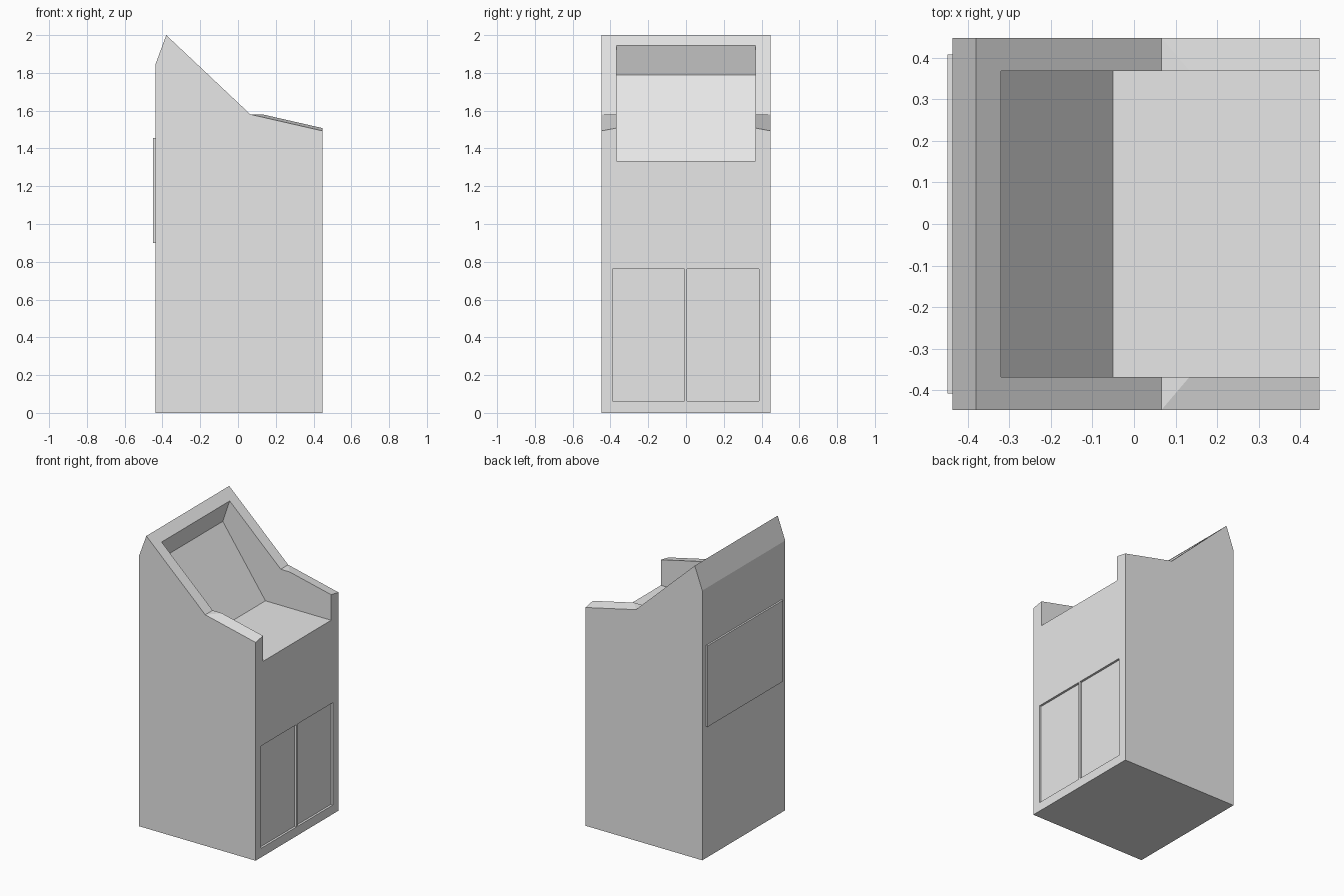
import bpy, bmesh, math

if "Cube" in bpy.data.objects:
    bpy.data.objects.remove(bpy.data.objects["Cube"])

grey = bpy.data.materials.new("plain_grey")
grey.diffuse_color = (0.8, 0.8, 0.8, 1)
grey.use_nodes = True
grey.node_tree.nodes["Principled BSDF"].inputs["Base Color"].default_value = grey.diffuse_color


def loft(name, sections):
    """Solid through matching (x, z) outlines placed at given y positions."""
    bm = bmesh.new()
    rings = [[bm.verts.new((x, y, z)) for x, z in pts] for y, pts in sections]
    n = len(rings[0])
    bm.faces.new(rings[0])
    bm.faces.new(rings[-1][::-1])
    for a, b in zip(rings, rings[1:]):
        for i in range(n):
            j = (i + 1) % n
            bm.faces.new((a[i], b[i], b[j], a[j]))
    # merge flat neighbours so only real edges remain
    bmesh.ops.dissolve_limit(bm, angle_limit=math.radians(0.1),
                             verts=bm.verts[:], edges=bm.edges[:])
    bmesh.ops.recalc_face_normals(bm, faces=bm.faces[:])
    bmesh.ops.triangulate(bm, faces=[f for f in bm.faces if len(f.verts) == 4])
    mesh = bpy.data.meshes.new(name)
    bm.to_mesh(mesh)
    bm.free()
    mesh.materials.append(grey)
    obj = bpy.data.objects.new(name, mesh)
    bpy.context.collection.objects.link(obj)
    return obj


def box(name, x0, x1, y0, y1, z0, z1):
    pts = [(x0, z0), (x1, z0), (x1, z1), (x0, z1)]
    return loft(name, [(y0, pts), (y1, pts)])


def carve(target, cutter):
    mod = target.modifiers.new("carve", 'BOOLEAN')
    mod.operation = 'DIFFERENCE'
    mod.solver = 'EXACT'
    mod.object = cutter
    bpy.context.view_layer.objects.active = target
    bpy.ops.object.modifier_apply(modifier=mod.name)
    bpy.data.objects.remove(cutter)


BACK, FRONT, HALF = -0.437, 0.447, 0.448


def side_outline(front_z):
    return [(BACK, 0), (FRONT, 0), (FRONT, front_z),
            (0.066, 1.58), (-0.38, 2.0), (BACK, 1.845)]


# cabinet body, its arm tops rising slightly toward the middle
cabinet = loft("cabinet", [(-HALF, side_outline(1.493)),
                           (0, side_outline(1.576)),
                           (HALF, side_outline(1.493))])

# open tray: undercut back lip, sloped screen, flat shelf
tray = [(-0.373, 1.79), (-0.05, 1.333), (0.6, 1.333), (0.6, 2.15), (-0.25, 2.15)]
carve(cabinet, loft("tray_cutter", [(-0.368, tray), (0.368, tray)]))

# two shallow door recesses on the front
for y0, y1 in ((-0.39, -0.008), (0.005, 0.387)):
    carve(cabinet, box("door_cutter", FRONT - 0.015, 0.6, y0, y1, 0.062, 0.762))

# thin service panel on the back
box("back_panel", -0.449, BACK + 0.001, -0.408, 0.408, 0.90, 1.455)
